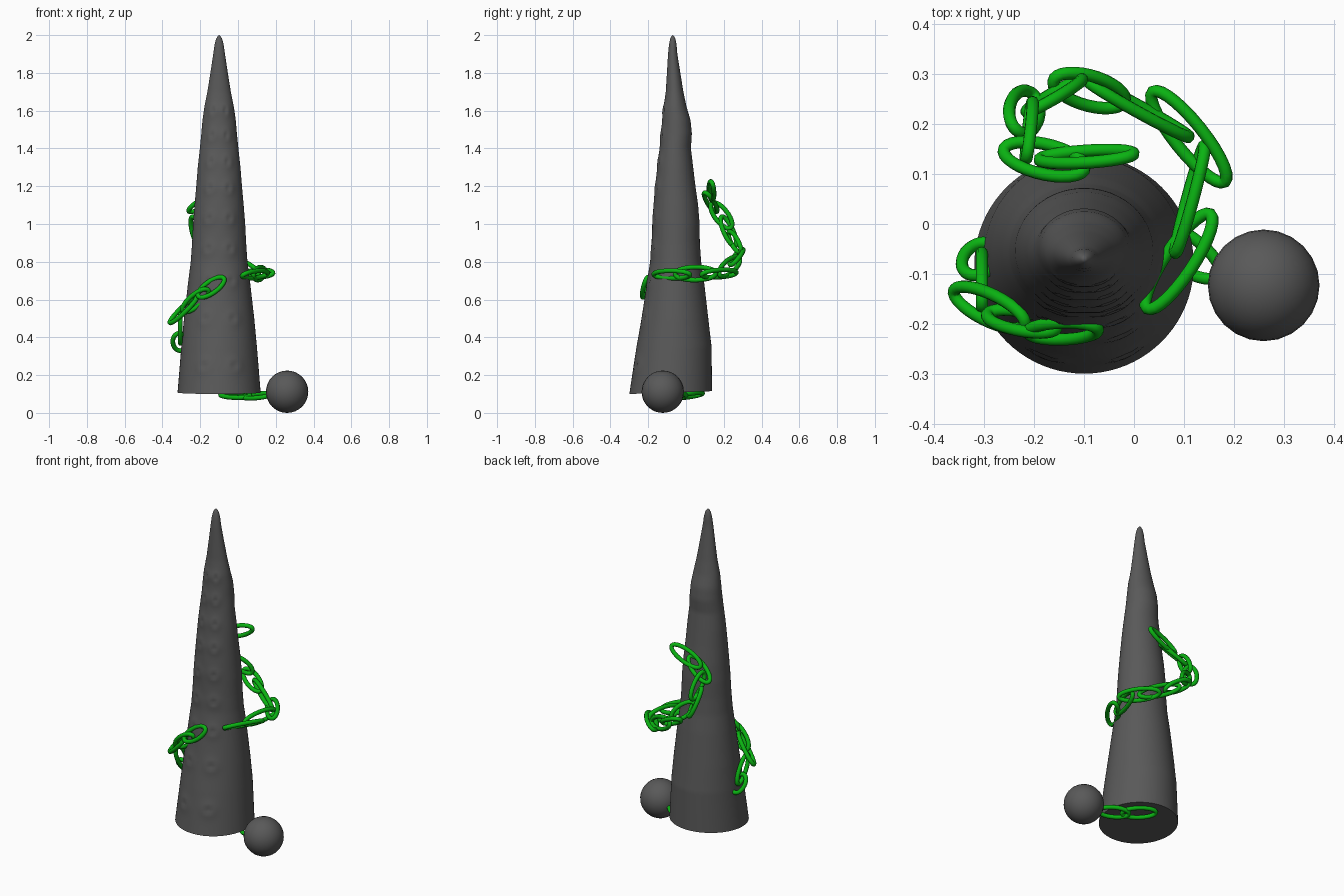
import bpy, bmesh, math
from mathutils import Vector

if "Cube" in bpy.data.objects:
    bpy.data.objects.remove(bpy.data.objects["Cube"])


def material(name, color):
    m = bpy.data.materials.new(name)
    m.diffuse_color = (*color, 1)
    m.use_nodes = True
    m.node_tree.nodes["Principled BSDF"].inputs["Base Color"].default_value = m.diffuse_color
    return m


GREY = material("dark grey", (0.1, 0.1, 0.1))
GREEN = material("bright green", (0.003, 0.45, 0.006))


def finish(name, bm, mat):
    bmesh.ops.recalc_face_normals(bm, faces=bm.faces)
    me = bpy.data.meshes.new(name)
    bm.to_mesh(me)
    bm.free()
    me.materials.append(mat)
    ob = bpy.data.objects.new(name, me)
    bpy.context.collection.objects.link(ob)
    bpy.context.view_layer.objects.active = ob
    ob.select_set(True)
    bpy.ops.object.shade_smooth_by_angle(angle=math.radians(50))
    ob.select_set(False)
    return ob


# Spire profile: height, front y, back y, half width
PROFILE = [
    (0.10, -0.300, 0.138, 0.220), (0.35, -0.262, 0.135, 0.200),
    (0.50, -0.235, 0.118, 0.186), (0.70, -0.205, 0.095, 0.163),
    (0.80, -0.190, 0.080, 0.150), (0.90, -0.182, 0.073, 0.143),
    (1.00, -0.178, 0.072, 0.138), (1.10, -0.172, 0.064, 0.130),
    (1.20, -0.163, 0.050, 0.121), (1.30, -0.152, 0.038, 0.113),
    (1.40, -0.140, 0.026, 0.102), (1.48, -0.132, 0.031, 0.094),
    (1.55, -0.126, 0.024, 0.088), (1.62, -0.118, 0.003, 0.078),
    (1.70, -0.107, -0.014, 0.062), (1.80, -0.101, -0.030, 0.046),
    (1.90, -0.095, -0.046, 0.031), (1.95, -0.090, -0.050, 0.024),
    (1.98, -0.084, -0.056, 0.016), (1.995, -0.077, -0.063, 0.007),
]
SUCKER_ROWS = [0.25, 0.50, 0.70, 0.87, 1.03, 1.19, 1.33, 1.47, 1.60]


def profile_at(z):
    for a, b in zip(PROFILE, PROFILE[1:]):
        if z <= b[0]:
            t = (z - a[0]) / (b[0] - a[0])
            return [a[i] + (b[i] - a[i]) * t for i in (1, 2, 3)]
    return PROFILE[-1][1:]


def sucker_offset(ang, z, r):
    """Raised rim with a pit in the middle, in two columns on the front."""
    off = 0
    for zr in SUCKER_ROWS:
        size = 0.028 + 0.10 * max(0, r - 0.07)
        for side in (-1, 1):
            d = math.hypot((ang - side * 0.40) * r, z - zr) / size
            off += 0.009 * math.exp(-d * d) - 0.013 * math.exp(-6 * d * d)
    return off


bm = bmesh.new()
SEG, ROWS = 80, 120
heights = [0.10 + 1.88 * i / ROWS for i in range(ROWS + 1)] + [1.995]
rings = []
for z in heights:
    front, back, hw = profile_at(z)
    cy, ry = (front + back) / 2, (back - front) / 2
    ring = []
    for k in range(SEG):
        a = 2 * math.pi * k / SEG - math.pi     # zero faces the front
        o = sucker_offset(a, z, hw)
        tilt = 0.015 * (1 - math.cos(a)) / 2 * max(0, 1 - (z - 0.1) / 0.3)
        ring.append(bm.verts.new((-0.1 + (hw + o) * math.sin(a),
                                  cy - (ry + o) * math.cos(a), z + tilt)))
    rings.append(ring)
for r0, r1 in zip(rings, rings[1:]):
    for k in range(SEG):
        j = (k + 1) % SEG
        bm.faces.new((r0[k], r0[j], r1[j], r1[k]))
bm.faces.new(rings[0])
tip = bm.verts.new((-0.1, -0.07, 2.0))
for k in range(SEG):
    bm.faces.new((rings[-1][k], rings[-1][(k + 1) % SEG], tip))
finish("spire", bm, GREY)

# Ball at the end of the chain
bm = bmesh.new()
bmesh.ops.create_uvsphere(bm, u_segments=24, v_segments=16, radius=0.112)
bmesh.ops.translate(bm, verts=bm.verts, vec=(0.26, -0.123, 0.112))
finish("ball", bm, GREY)


def link(name, p, q, roll, width=0.035, tube=0.0125, n=28, m=10):
    """Oval chain link with its outer ends at p and q, rolled about its length."""
    p, q = Vector(p), Vector(q)
    u = (q - p).normalized()
    side = u.cross(Vector((0, 0, 1))).normalized()
    up = side.cross(u)
    w = side * math.cos(math.radians(roll)) + up * math.sin(math.radians(roll))
    nrm = u.cross(w)
    half = (q - p).length / 2 - tube
    bm = bmesh.new()
    grid = []
    for i in range(n):
        a = 2 * math.pi * i / n
        c = (p + q) / 2 + u * half * math.cos(a) + w * width * math.sin(a)
        out = (u * math.cos(a) * width + w * math.sin(a) * half).normalized()
        grid.append([bm.verts.new(c + (out * math.cos(b) + nrm * math.sin(b)) * tube)
                     for b in (2 * math.pi * j / m for j in range(m))])
    for i in range(n):
        for j in range(m):
            g, h = grid[i], grid[(i + 1) % n]
            bm.faces.new((g[j], h[j], h[(j + 1) % m], g[(j + 1) % m]))
    finish(name, bm, GREEN)


# Chain runs: link ends and roll angle (90 stands the link on edge)
CHAINS = {
    "upper_chain": [
        ((0.02, -0.18, 0.73), (0.16, 0.03, 0.735), 35),
        ((0.08, -0.07, 0.735), (0.145, 0.17, 0.74), 80),
        ((0.19, 0.075, 0.735), (0.03, 0.275, 0.74), 35),
        ((0.12, 0.17, 0.73), (-0.10, 0.29, 0.82), 100),
        ((-0.01, 0.24, 0.78), (-0.17, 0.295, 0.87), 30),
        ((-0.10, 0.295, 0.85), (-0.22, 0.22, 0.96), 100),
        ((-0.20, 0.265, 0.87), (-0.24, 0.185, 1.05), 20),
        ((-0.205, 0.245, 0.97), (-0.215, 0.13, 1.12), 95),
        ((-0.27, 0.155, 1.06), (-0.09, 0.105, 1.17), 30),
        ((-0.20, 0.13, 1.13), (0.01, 0.14, 1.22), 70),
    ],
    "lower_chain": [
        ((-0.065, -0.207, 0.72), (-0.22, -0.222, 0.61), 60),
        ((-0.15, -0.215, 0.66), (-0.30, -0.175, 0.53), 125),
        ((-0.21, -0.20, 0.62), (-0.37, -0.135, 0.47), 40),
        ((-0.305, -0.165, 0.53), (-0.305, -0.06, 0.36), 90),
        ((-0.32, -0.11, 0.43), (-0.30, -0.03, 0.32), 20),
    ],
    "ball_chain": [
        ((0.18, -0.11, 0.095), (0.02, 0.0, 0.085), 20),
        ((0.07, -0.04, 0.088), (-0.10, 0.09, 0.10), 20),
    ],
}
for chain, links in CHAINS.items():
    for i, (p, q, roll) in enumerate(links):
        link(f"{chain}_link_{i + 1}", p, q, roll)
